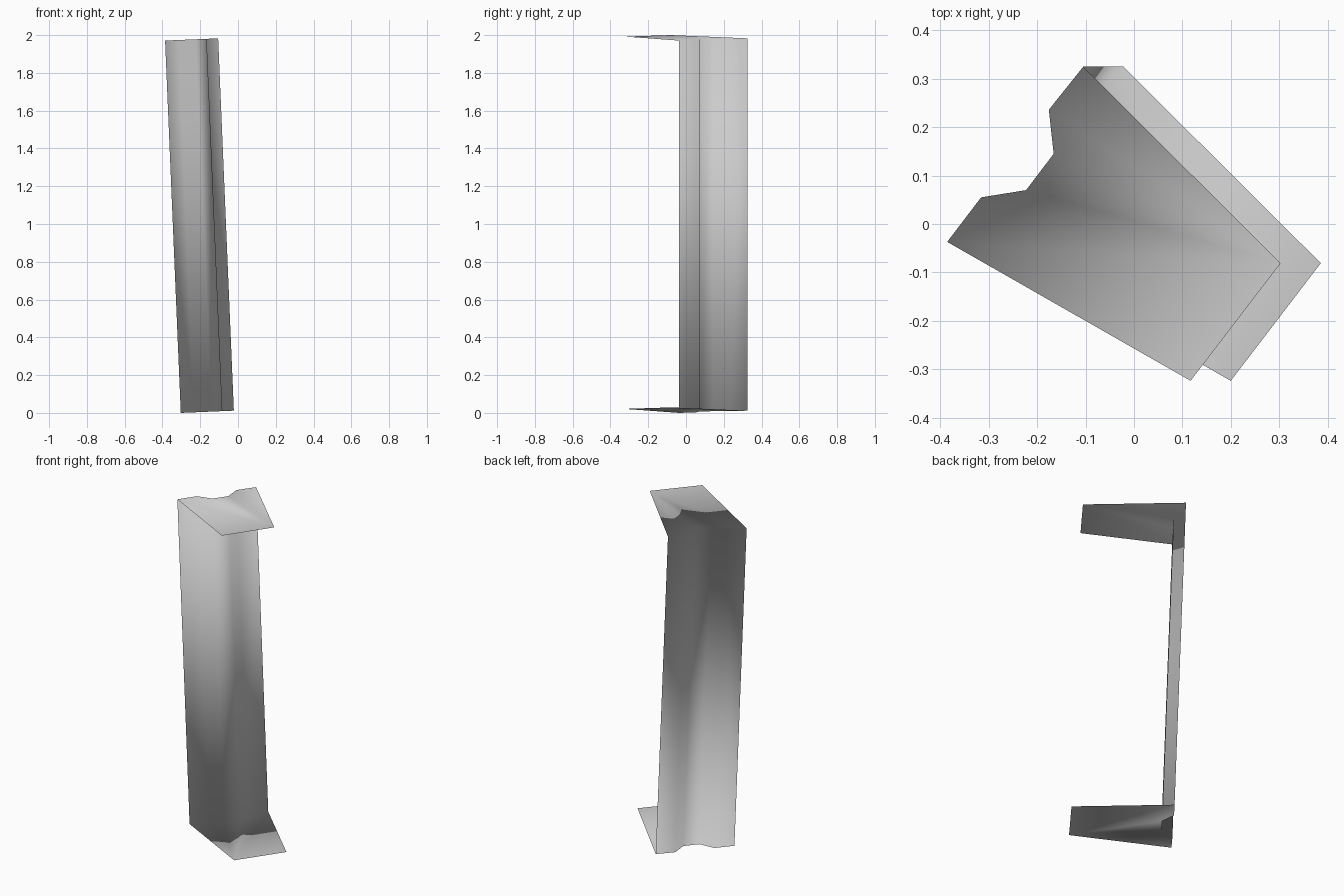
import bpy, bmesh

if "Cube" in bpy.data.objects:
    bpy.data.objects.remove(bpy.data.objects["Cube"])

# Outline at the foot: first six points are the ribbed wall, last two the plate's free corners
WALL = [(-0.022, 0.325), (-0.093, 0.236), (-0.083, 0.145),
        (-0.140, 0.070), (-0.233, 0.055), (-0.303, -0.037)]
FREE = [(0.200, -0.324), (0.386, -0.081)]
AXIS = (-0.083, 0.0, 1.971)      # leaning direction from foot to top
SLOPE = -AXIS[0] / AXIS[2]       # plates sit square to the leaning axis

bm = bmesh.new()


def ring(level):
    """Outline vertices at the foot (0) or the top (1)."""
    return [bm.verts.new((x + level * AXIS[0], y,
                          SLOPE * (x - WALL[-1][0]) + level * AXIS[2]))
            for x, y in WALL + FREE]


foot, top = ring(0), ring(1)

# End plates
bm.faces.new(top)
bm.faces.new(list(reversed(foot)))

# Ribbed wall joining the plates, facing the open side
for i in range(len(WALL) - 1):
    bm.faces.new((foot[i + 1], foot[i], top[i], top[i + 1]))

# Smooth shading runs across the folds
for f in bm.faces:
    f.smooth = True
bm.normal_update()
for f in bm.faces:
    if f.verts[0] in top and len(f.verts) > 4 and f.normal.z < 0:
        f.normal_flip()
    elif f.verts[0] in foot and len(f.verts) > 4 and f.normal.z > 0:
        f.normal_flip()
    elif len(f.verts) == 4 and f.normal.x < 0:
        f.normal_flip()

mesh = bpy.data.meshes.new("folded_panel")
bm.to_mesh(mesh)
bm.free()
panel = bpy.data.objects.new("folded_panel", mesh)
bpy.context.collection.objects.link(panel)
